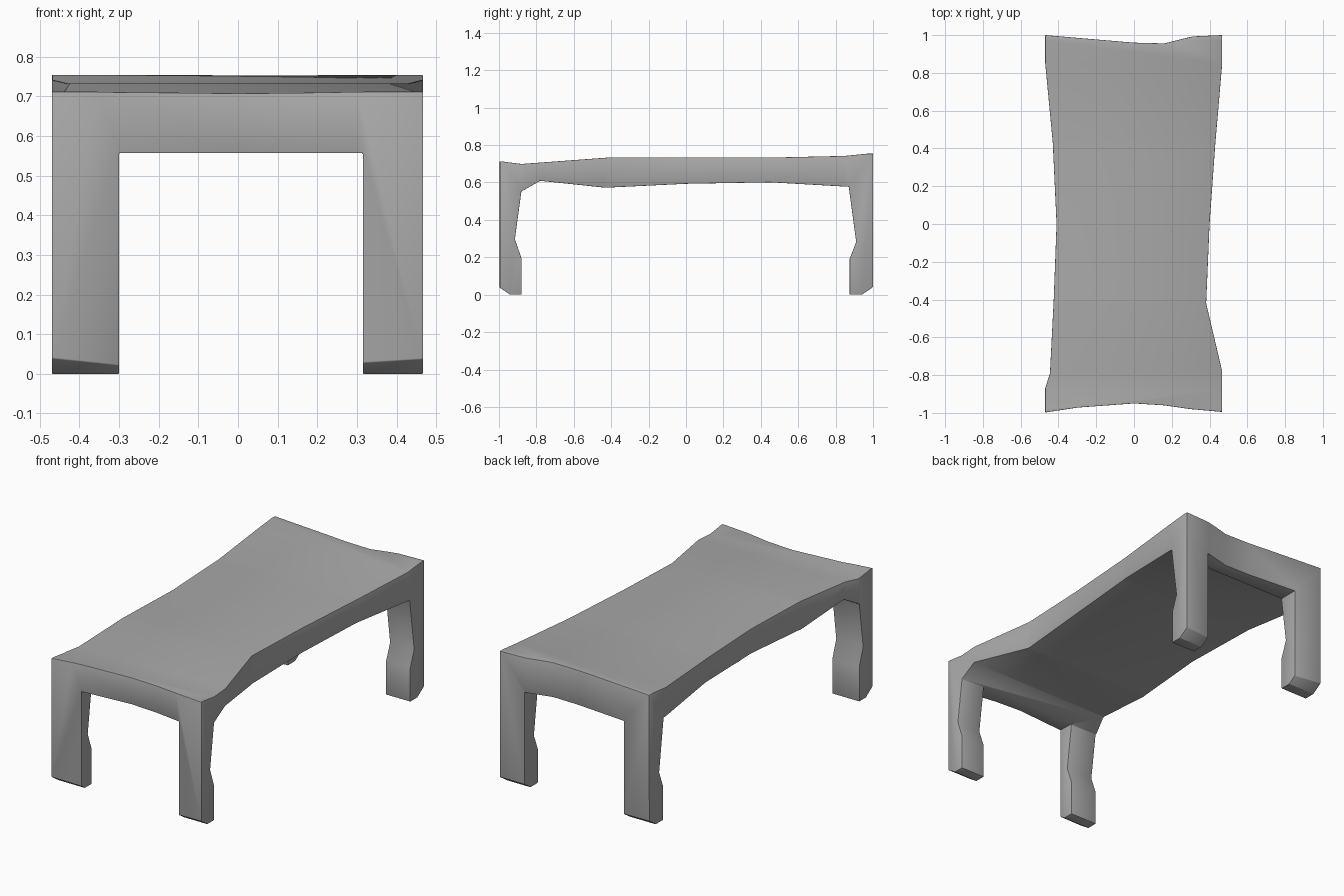
import bpy, bmesh, math
from mathutils import Vector

cube = bpy.data.objects.get("Cube")
if cube:
    bpy.data.objects.remove(cube, do_unlink=True)

grey = bpy.data.materials.new("plain grey")
grey.use_nodes = True
colour = (0.4, 0.4, 0.4, 1)
grey.diffuse_color = colour
grey.node_tree.nodes["Principled BSDF"].inputs["Base Color"].default_value = colour


def prism(name, points, place, depth):
    """Extrude a closed outline along the vector depth."""
    bm = bmesh.new()
    face = bm.faces.new([bm.verts.new(place(a, b)) for a, b in points])
    new = bmesh.ops.extrude_face_region(bm, geom=[face])["geom"]
    bmesh.ops.translate(bm, vec=Vector(depth),
                        verts=[v for v in new if isinstance(v, bmesh.types.BMVert)])
    bmesh.ops.recalc_face_normals(bm, faces=bm.faces)
    mesh = bpy.data.meshes.new(name)
    bm.to_mesh(mesh)
    bm.free()
    mesh.materials.append(grey)
    obj = bpy.data.objects.new(name, mesh)
    bpy.context.collection.objects.link(obj)
    return obj


# Side outline: wavy top, jointed legs and chamfered feet (y, z)
side = [(-1.1, .715), (-.98, .715), (-.88, .702), (-.42, .736), (.45, .736),
        (.85, .745), (.97, .757), (1.1, .757),
        (1.1, .112), (.94, .003), (.875, .003), (.875, .195), (.91, .285),
        (.87, .58), (.45, .604), (0, .596), (-.43, .575), (-.78, .612),
        (-.88, .555), (-.915, .3), (-.88, .2), (-.88, .003), (-.94, .003),
        (-1.1, .112)]
table = prism("table", side, lambda y, z: (-.7, y, z), (1.4, 0, 0))

# Plan outline: pinched waist and bowed ends (x, y)
plan = [(-.47, -.998), (-.3, -.972), (0, -.95), (.16, -.96), (.3, -.98),
        (.467, -.995), (.467, -.78), (.382, -.42), (.4, 0), (.43, .42),
        (.467, .85), (.467, 1), (.31, .993), (.16, .956), (0, .96),
        (-.47, 1), (-.47, .85), (-.43, .43), (-.41, 0), (-.425, -.4),
        (-.445, -.79), (-.47, -.87)]
plan_cutter = prism("plan_cutter", plan, lambda x, y: (x, y, -.5), (0, 0, 2))

# Opening between the legs (x, z)
opening = [(-.3, -.3), (-.3, .56), (.315, .56), (.315, -.3)]
opening_cutter = prism("opening_cutter", opening, lambda x, z: (x, -1.5, z), (0, 3, 0))

for cutter, operation in ((plan_cutter, 'INTERSECT'), (opening_cutter, 'DIFFERENCE')):
    mod = table.modifiers.new(cutter.name, 'BOOLEAN')
    mod.object = cutter
    mod.operation = operation
    mod.solver = 'EXACT'

# Softened edges
bevel = table.modifiers.new("soft_edges", 'BEVEL')
bevel.width = .009
bevel.segments = 2
bevel.limit_method = 'ANGLE'
bevel.angle_limit = math.radians(50)

# Bake the modifiers, then drop the cutters
depsgraph = bpy.context.evaluated_depsgraph_get()
baked = bpy.data.meshes.new_from_object(table.evaluated_get(depsgraph))
table.modifiers.clear()
table.data = baked
baked.materials.clear()
baked.materials.append(grey)
for poly in baked.polygons:
    poly.material_index = 0
for cutter in (plan_cutter, opening_cutter):
    bpy.data.objects.remove(cutter, do_unlink=True)

# Rest the feet on the ground
low = min(v.co.z for v in baked.vertices)
for v in baked.vertices:
    v.co.z -= low

bpy.ops.object.select_all(action='DESELECT')
table.select_set(True)
bpy.context.view_layer.objects.active = table
bpy.ops.object.shade_smooth_by_angle(angle=math.radians(30))
